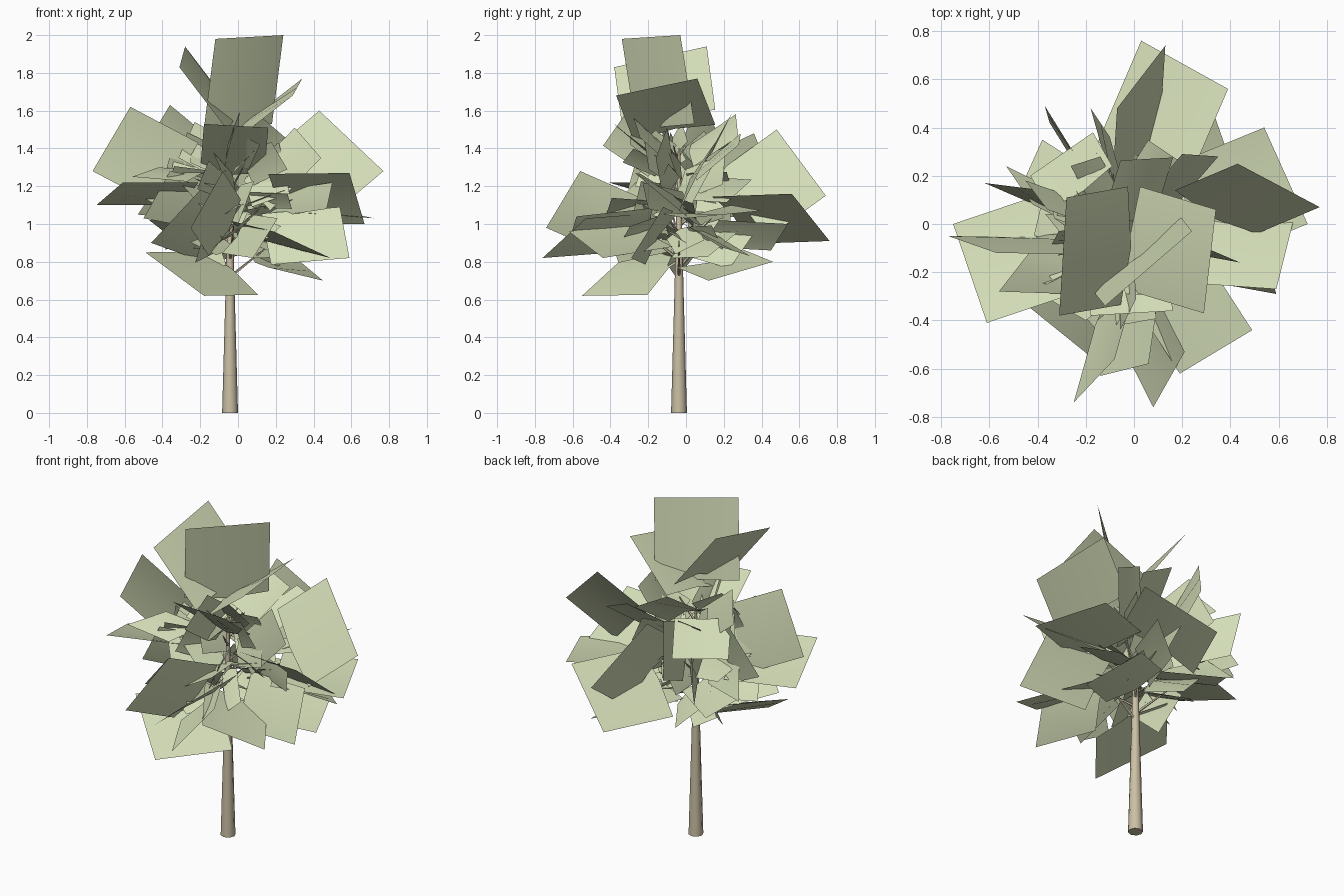
import bpy, bmesh, math, random
from mathutils import Vector

if "Cube" in bpy.data.objects:
    bpy.data.objects.remove(bpy.data.objects["Cube"], do_unlink=True)

random.seed(8)
AXIS = Vector((-0.042, -0.037, 0))


def material(name, color):
    mat = bpy.data.materials.new(name)
    mat.use_nodes = True
    mat.diffuse_color = color
    mat.node_tree.nodes["Principled BSDF"].inputs["Base Color"].default_value = color
    return mat


def finish(bm, name, mat):
    mesh = bpy.data.meshes.new(name)
    bm.to_mesh(mesh)
    bm.free()
    mesh.materials.append(mat)
    for poly in mesh.polygons:
        poly.use_smooth = True
    mesh.set_sharp_from_angle(angle=math.radians(60))
    obj = bpy.data.objects.new(name, mesh)
    bpy.context.collection.objects.link(obj)


def limb(bm, points, radii, sides=8):
    """Tapered tube through the points, capped at both ends."""
    points = [Vector(p) for p in points]
    axis = (points[-1] - points[0]).normalized()
    side = axis.cross(Vector((0, 1, 0))).normalized()
    up = axis.cross(side)
    rings = []
    for p, r in zip(points, radii):
        angles = [math.tau * i / sides for i in range(sides)]
        rings.append([bm.verts.new(p + r * (math.cos(a) * side + math.sin(a) * up))
                      for a in angles])
    for low, high in zip(rings, rings[1:]):
        for i in range(sides):
            j = (i + 1) % sides
            bm.faces.new((low[i], low[j], high[j], high[i]))
    bm.faces.new(rings[0][::-1])
    bm.faces.new(rings[-1])
    bmesh.ops.recalc_face_normals(bm, faces=bm.faces)


def leaf_card(bm, left, right, base, fold=0.07):
    """Four-sided card from a base centre to a tip edge, creased along its middle."""
    left, right, base = Vector(left), Vector(right), Vector(base)
    tip = (left + right) / 2
    half = (right - left) / 2
    normal = half.cross(tip - base).normalized()
    crease = normal * fold * half.length * 2
    rows = []
    for centre, bend in ((base, 1.0), (tip, 0.0)):
        rows.append([bm.verts.new(centre + half * s + crease * bend * (1 - abs(s)))
                     for s in (-1, 0, 1)])
    for i in range(2):
        bm.faces.new((rows[0][i], rows[0][i + 1], rows[1][i + 1], rows[1][i]))


bark = material("bark", (0.60, 0.53, 0.38, 1))
foliage = material("foliage", (0.66, 0.73, 0.48, 1))

# Trunk
bm = bmesh.new()
limb(bm, [AXIS + Vector((0, 0, z)) for z in (0, 0.65, 1.0, 1.4)],
     (0.042, 0.024, 0.016, 0.006))
finish(bm, "trunk", bark)

# Branches
bm = bmesh.new()
for i in range(14):
    turn = i * 2.4
    start = AXIS + Vector((0, 0, 0.72 + 0.045 * i))
    reach = Vector((math.cos(turn), math.sin(turn), 0.8)) * (0.24 - 0.008 * i)
    limb(bm, (start, start + reach), (0.009, 0.003), sides=5)
finish(bm, "branches", bark)

# Large cards at the crown: tip corner, tip corner, base centre
crown = [
    ((-0.12, -0.34, 1.98), (0.24, -0.03, 2.0), (0, -0.11, 1.52)),
    ((-0.31, -0.38, 1.83), (-0.28, 0.11, 1.94), (-0.04, -0.09, 1.55)),
    ((0.34, 0.06, 1.77), (0.29, -0.37, 1.68), (0, -0.06, 1.48)),
    ((-0.18, -0.38, 1.53), (0.16, -0.36, 1.51), (-0.03, -0.05, 1.28)),
    ((0.43, 0.25, 1.6), (0.77, 0.07, 1.28), (0.34, 0.05, 1.22)),
    ((-0.57, -0.12, 1.62), (-0.77, -0.05, 1.28), (-0.31, -0.09, 1.26)),
    ((-0.07, 0.48, 1.5), (0.13, 0.74, 1.15), (0.01, 0.3, 1.1)),
]
# Large cards around the sides
skirt = [
    ((-0.75, 0, 1.1), (-0.61, -0.41, 1.22), (-0.28, -0.07, 1.16)),
    ((0.67, 0.05, 1.0), (0.59, -0.27, 1.27), (0.2, -0.08, 1.13)),
    ((0.03, 0.76, 0.91), (0.39, 0.56, 1.16), (0.03, 0.24, 1.02)),
    ((0.72, 0, 1.03), (0.54, 0.4, 1.07), (0.24, 0.04, 1.08)),
    ((-0.18, -0.55, 0.62), (-0.49, -0.3, 0.85), (-0.05, -0.08, 0.74)),
    ((0.08, -0.76, 0.82), (0.21, -0.53, 1.03), (-0.02, -0.32, 0.95)),
    ((-0.25, -0.74, 0.98), (-0.08, -0.56, 1.28), (-0.07, -0.31, 0.98)),
    ((0.54, -0.12, 1.09), (0.59, -0.29, 0.82), (0.15, -0.13, 0.92)),
    ((0.19, -0.62, 0.96), (0.49, -0.44, 0.82), (0.1, -0.16, 0.95)),
    ((0.45, 0.12, 0.7), (0.33, 0.46, 0.8), (0.1, 0.12, 0.82)),
]
# Medium cards between the large ones
middle = [
    ((0.1, 0.45, 0.86), (0.28, 0.54, 1.0), (0.05, 0.13, 0.95)),
    ((0.55, 0.18, 0.88), (0.4, 0.34, 0.83), (0.14, 0.06, 0.98)),
    ((-0.46, -0.25, 0.9), (-0.2, -0.4, 1.18), (-0.08, -0.13, 0.95)),
    ((-0.62, 0.17, 1.2), (-0.38, 0.14, 1.45), (-0.28, 0.06, 1.2)),
    ((-0.53, 0.24, 1.05), (-0.42, 0.08, 1.22), (-0.15, 0, 1.1)),
    ((-0.37, 0.49, 1.3), (-0.35, 0.42, 1.05), (-0.14, 0.1, 1.15)),
    ((-0.18, 0.48, 1.18), (-0.1, 0.36, 1.48), (-0.05, 0.1, 1.18)),
    ((-0.38, 0.35, 0.95), (-0.47, 0.15, 1.02), (-0.12, 0.05, 1.0)),
    ((0.2, 0.29, 1.48), (0.35, 0.28, 1.42), (0.08, 0.06, 1.26)),
    ((0.3, -0.1, 1.51), (0.44, -0.16, 1.35), (0.1, -0.08, 1.15)),
    ((-0.36, 0.06, 1.63), (-0.45, 0.18, 1.48), (-0.12, 0.02, 1.32)),
    ((-0.5, -0.22, 1.03), (-0.36, -0.25, 1.28), (-0.14, -0.08, 1.1)),
    ((0.5, -0.23, 1.22), (0.47, -0.2, 1.08), (0.15, 0, 1.1)),
    ((-0.17, 0.38, 1.27), (-0.43, 0.2, 1.27), (-0.22, 0.15, 1.45)),
    ((-0.14, -0.63, 0.87), (0.06, -0.58, 1.04), (0.02, -0.2, 1.0)),
    ((-0.56, -0.28, 1.25), (-0.42, -0.1, 1.3), (-0.2, -0.2, 1.25)),
]
for name, cards in (("crown_leaves", crown), ("side_leaves", skirt),
                    ("middle_leaves", middle)):
    bm = bmesh.new()
    for card in cards:
        leaf_card(bm, *card)
    finish(bm, name, foliage)

# Smaller steep cards filling the inside, spread evenly round the trunk
bm = bmesh.new()
for i in range(52):
    turn = i * 2.4 + random.uniform(-0.3, 0.3)
    height = random.uniform(0.88, 1.32)
    lift = (height - 1.05) * 1.5 + random.uniform(-0.3, 0.4)
    out = Vector((math.cos(turn), math.sin(turn), lift)).normalized()
    base = AXIS + Vector((0, 0, height)) + out * random.uniform(0.03, 0.12)
    tip = base + out * random.uniform(0.18, 0.32)
    across = out.cross(Vector((0, 0, 1))).normalized()
    roll = random.choice((-1, 1)) * random.uniform(0.3, 1.4)
    across = across * math.cos(roll) + out.cross(across) * math.sin(roll)
    half = across * random.uniform(0.05, 0.14)
    leaf_card(bm, tip - half, tip + half, base, fold=0.12)
finish(bm, "inner_leaves", foliage)
